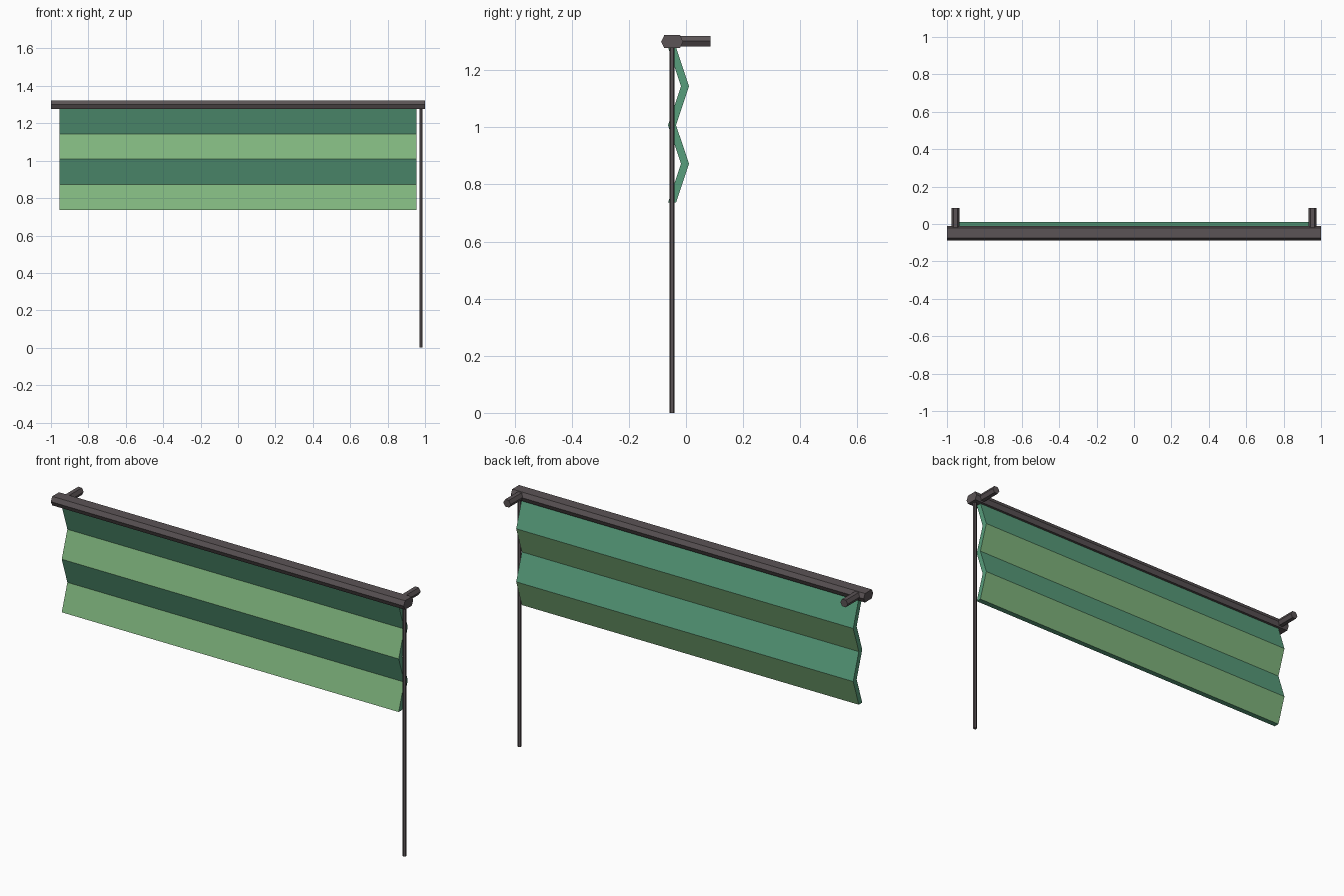
import bpy, bmesh, math

if "Cube" in bpy.data.objects:
    bpy.data.objects.remove(bpy.data.objects["Cube"])


def material(name, rgb):
    m = bpy.data.materials.new(name)
    m.diffuse_color = (*rgb, 1.0)
    m.use_nodes = True
    m.node_tree.nodes["Principled BSDF"].inputs["Base Color"].default_value = m.diffuse_color
    return m


METAL = material("dark grey metal", (0.105, 0.088, 0.092))
TEAL = material("teal green", (0.098, 0.342, 0.202))
LIGHT = material("light green", (0.216, 0.468, 0.209))


def prism(name, ring, offset, mats):
    """Extrude a closed ring of 3D points along an offset vector."""
    bm = bmesh.new()
    face = bm.faces.new([bm.verts.new(p) for p in ring])
    ext = bmesh.ops.extrude_face_region(bm, geom=[face], use_keep_orig=True)
    verts = [g for g in ext["geom"] if isinstance(g, bmesh.types.BMVert)]
    bmesh.ops.translate(bm, verts=verts, vec=offset)
    bmesh.ops.recalc_face_normals(bm, faces=bm.faces)
    me = bpy.data.meshes.new(name)
    bm.to_mesh(me)
    bm.free()
    for m in mats:
        me.materials.append(m)
    ob = bpy.data.objects.new(name, me)
    bpy.context.collection.objects.link(ob)
    return ob


def hexagon(r):
    return [(r * math.cos(i * math.pi / 3), r * math.sin(i * math.pi / 3)) for i in range(6)]


# Head rail: stretched hexagon section along x
rail = [(-0.087, 1.30), (-0.076, 1.323), (-0.021, 1.323),
        (-0.01, 1.30), (-0.021, 1.277), (-0.076, 1.277)]
prism("head_rail", [(-1, y, z) for y, z in rail], (2, 0, 0), [METAL])

# Wall brackets: hexagonal rods going back from the rail
for side, label in ((-1, "left"), (1, "right")):
    ring = [(side * 0.955 + a, -0.03, 1.302 + b) for a, b in hexagon(0.021)]
    prism(f"wall_bracket_{label}", ring, (0, 0.115, 0), [METAL])

# Pull rod hanging from the right end
prism("pull_rod", [(0.978 + b, -0.049 + a, 0) for a, b in hexagon(0.009)], (0, 0, 1.29), [METAL])

# Pleated blind: zigzag sheet of four panels
STEP, TOP, DEPTH = 0.136, 1.28, 0.028
front = [(-0.063 if i % 2 == 0 else -0.0175, TOP - STEP * i) for i in range(5)]
back = [(y + DEPTH, z) for y, z in reversed(front)]
blind = prism("pleated_blind", [(-0.955, y, z) for y, z in front + back],
              (1.91, 0, 0), [TEAL, LIGHT])

# Every second panel is light green on its front and back
for p in blind.data.polygons:
    if abs(p.normal.y) > 0.5:
        p.material_index = int((TOP - p.center.z) / STEP) % 2
